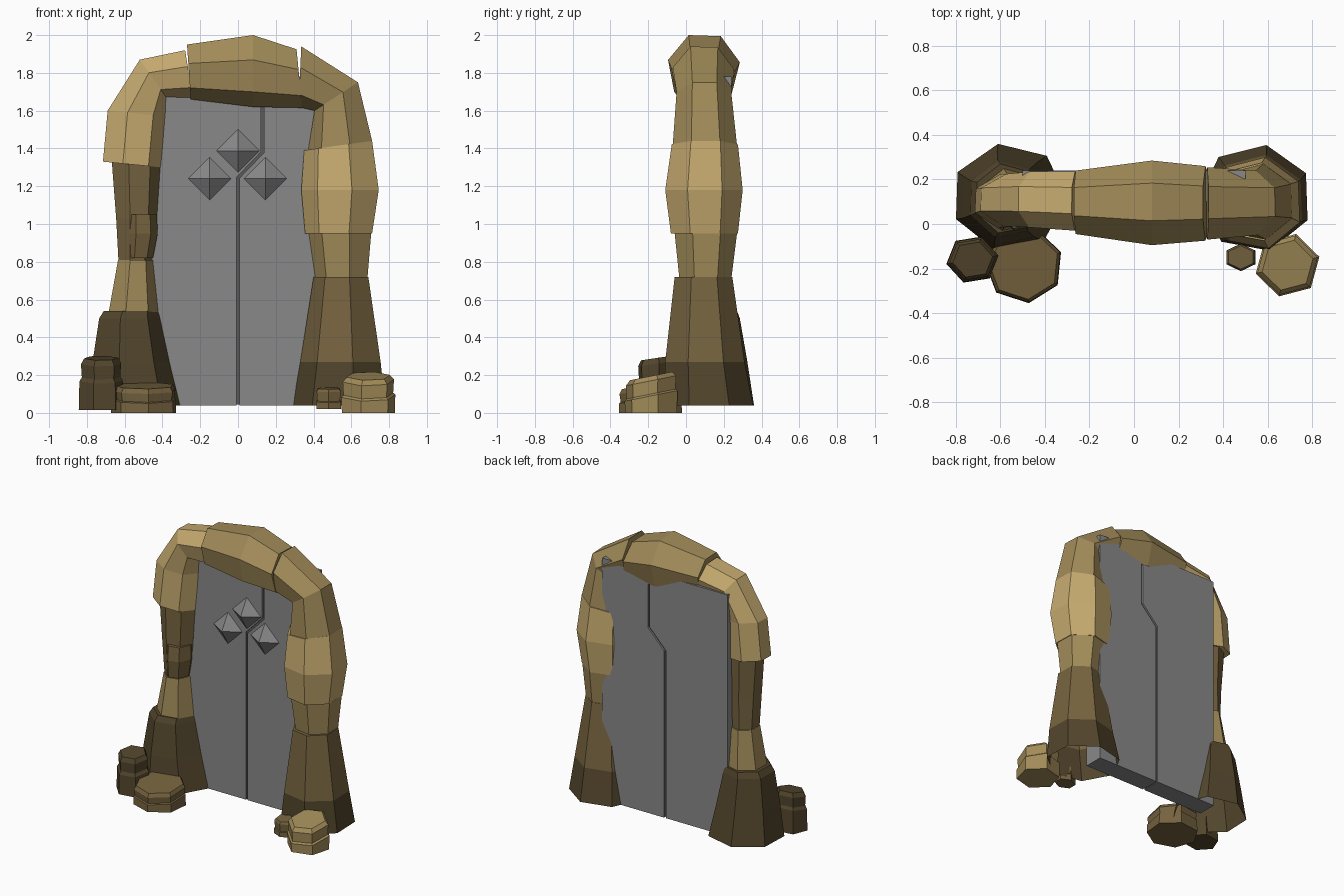
import bpy, bmesh, math
from mathutils import Vector

if "Cube" in bpy.data.objects:
    bpy.data.objects.remove(bpy.data.objects["Cube"])


def material(name, rgb):
    m = bpy.data.materials.new(name)
    m.diffuse_color = (*rgb, 1)
    m.use_nodes = True
    m.node_tree.nodes["Principled BSDF"].inputs["Base Color"].default_value = m.diffuse_color
    return m


LIGHT = material("light sandstone", (0.56, 0.40, 0.16))
MEDIUM = material("medium sandstone", (0.36, 0.26, 0.10))
BROWN = material("brown rock", (0.18, 0.125, 0.05))
DARK = material("dark brown rock", (0.085, 0.06, 0.025))
GREY = material("door grey", (0.25, 0.25, 0.25))
SEAM = material("seam grey", (0.10, 0.10, 0.10))


def finish(name, bm, mats):
    bmesh.ops.recalc_face_normals(bm, faces=bm.faces)
    me = bpy.data.meshes.new(name)
    bm.to_mesh(me)
    bm.free()
    for m in mats:
        me.materials.append(m)
    ob = bpy.data.objects.new(name, me)
    bpy.context.collection.objects.link(ob)
    return ob


def skin(bm, loops, cap_first=True, bands=None):
    """Join point loops into a closed faceted shell."""
    vs = [[bm.verts.new(p) for p in lp] for lp in loops]
    n = len(vs[0])
    for k in range(len(vs) - 1):
        for i in range(n):
            j = (i + 1) % n
            f = bm.faces.new((vs[k][i], vs[k][j], vs[k + 1][j], vs[k + 1][i]))
            f.material_index = bands[k] if bands else 0
    if cap_first:
        bm.faces.new(vs[0])
    f = bm.faces.new(vs[-1])
    f.material_index = bands[-1] if bands else 0


# Seven-sided cross-section, normalised to -1..1 (u outward, v along y)
ANG = [math.radians(11 + 360 / 7 * i) for i in range(7)]


def norm(vals):
    lo, hi = min(vals), max(vals)
    return [(v - lo) / (hi - lo) for v in vals]


SECTION = list(zip(norm([math.sin(a) for a in ANG]), norm([math.cos(a) for a in ANG])))


def arch_piece(name, rings, mats, bands=None, cap_first=True):
    """Each ring: inner x, inner z, outer x, outer z, front y, back y."""
    bm = bmesh.new()
    loops = []
    for xi, zi, xo, zo, y0, y1 in rings:
        loops.append([(xi + (xo - xi) * u, y0 + (y1 - y0) * v, zi + (zo - zi) * u)
                      for u, v in SECTION])
    skin(bm, loops, cap_first, bands)
    return finish(name, bm, mats)


def level(z, xi, xo, y0, y1):
    return (xi, z, xo, z, y0, y1)


# Right pillar
arch_piece("right_pillar_base", [
    level(0.04, 0.29, 0.78, -0.12, 0.355),
    level(0.27, 0.33, 0.755, -0.11, 0.31),
    level(0.72, 0.40, 0.69, -0.06, 0.245)], [DARK, BROWN], [0, 1], False)
arch_piece("right_pillar_middle", [
    level(0.71, 0.41, 0.685, -0.035, 0.24),
    level(0.95, 0.375, 0.705, -0.06, 0.27)], [MEDIUM])
arch_piece("right_pillar_bulge", [
    level(0.95, 0.355, 0.71, -0.08, 0.275),
    level(1.18, 0.335, 0.745, -0.11, 0.30),
    (0.35, 1.39, 0.71, 1.44, -0.075, 0.275)], [LIGHT])
arch_piece("right_shoulder", [
    (0.37, 1.38, 0.71, 1.44, -0.07, 0.27),
    (0.405, 1.60, 0.635, 1.75, -0.05, 0.24),
    (0.32, 1.62, 0.335, 1.94, -0.07, 0.255)], [MEDIUM])

# Lintel across the top
arch_piece("arch_top", [
    (0.34, 1.615, 0.31, 1.925, -0.075, 0.26),
    (0.08, 1.62, 0.08, 2.0, -0.095, 0.285),
    (-0.25, 1.66, -0.27, 1.95, -0.045, 0.24)], [MEDIUM])

# Left pillar
arch_piece("left_shoulder", [
    (-0.24, 1.67, -0.28, 1.92, -0.03, 0.235),
    (-0.38, 1.67, -0.52, 1.87, -0.015, 0.235),
    (-0.385, 1.57, -0.69, 1.60, -0.01, 0.225),
    (-0.41, 1.30, -0.715, 1.33, -0.02, 0.225)], [LIGHT])
arch_piece("left_pillar_upper", [
    level(1.33, -0.41, -0.668, 0.0, 0.21),
    level(1.03, -0.43, -0.645, 0.0, 0.205),
    level(0.79, -0.46, -0.632, 0.01, 0.205)], [BROWN])
arch_piece("left_pillar_knob", [
    level(1.05, -0.43, -0.60, -0.02, 0.18),
    level(0.95, -0.425, -0.60, -0.03, 0.18),
    level(0.82, -0.45, -0.60, -0.01, 0.18)], [BROWN])
arch_piece("left_pillar_middle", [
    level(0.81, -0.45, -0.635, 0.0, 0.215),
    level(0.53, -0.42, -0.685, -0.03, 0.25)], [MEDIUM])
arch_piece("left_pillar_base", [
    level(0.04, -0.30, -0.80, -0.115, 0.36),
    level(0.27, -0.36, -0.77, -0.095, 0.325),
    level(0.50, -0.41, -0.735, -0.06, 0.285),
    level(0.54, -0.42, -0.71, -0.04, 0.27)], [DARK], None, False)


# Double door: two interlocking slabs with a recessed core in the seam
def slab(name, outline, y0, y1, mat):
    bm = bmesh.new()
    skin(bm, [[(x, y, z) for x, z in outline] for y in (y0, y1)])
    finish(name, bm, [mat])


G, TOP, BACK = 0.007, 1.78, 0.24
for name, s in (("left_door", -1), ("right_door", 1)):
    slab(name, [(s * 0.5, 0.04), (s * G, 0.04), (s * G, 1.245 - s * 0.003),
                (0.13 + s * G, 1.38 - s * 0.003), (0.13 + s * G, TOP), (s * 0.5, TOP)],
         0.10, BACK, GREY)
slab("door_seam", [(-0.03, 0.045), (0.03, 0.045), (0.03, 1.23), (0.16, 1.36), (0.16, 1.77),
                   (0.10, 1.77), (0.10, 1.40), (-0.03, 1.26)], 0.113, BACK - 0.013, SEAM)

# Pyramid studs on the door
for i, (x, z) in enumerate(((0, 1.387), (-0.15, 1.24), (0.145, 1.24))):
    bm = bmesh.new()
    r = 0.115
    base = [bm.verts.new((x + a * r, 0.101, z + b * r)) for a, b in ((1, 0), (0, 1), (-1, 0), (0, -1))]
    tip = bm.verts.new((x, 0.03, z))
    bm.faces.new(base)
    for k in range(4):
        bm.faces.new((base[k], base[(k + 1) % 4], tip))
    finish(f"door_stud_{i + 1}", bm, [GREY])


# Loose boulders: stacked polygon tiers, top sloping along y
def boulder(name, cx, cy, rx, ry, sides, turn, tiers, slope, mat):
    bm = bmesh.new()
    loops = []
    for z, s in tiers:
        lp = []
        for i in range(sides):
            a = math.radians(turn) + math.tau * i / sides
            dx, dy = rx * s * math.cos(a), ry * s * math.sin(a)
            lp.append((cx + dx, cy + dy, z + slope * dy * (z > 0.05)))
        loops.append(lp)
    skin(bm, loops)
    finish(name, bm, [mat])


boulder("left_tall_boulder", -0.725, -0.16, 0.12, 0.11, 6, 10,
        [(0.015, 1.0), (0.17, 0.97), (0.19, 0.86), (0.26, 0.9), (0.29, 0.76)], 0.15, DARK)
boulder("left_flat_boulder", -0.495, -0.185, 0.178, 0.172, 7, 20,
        [(0, 1.0), (0.07, 0.99), (0.075, 0.94), (0.12, 0.98), (0.145, 0.9)], 0.12, BROWN)
boulder("right_boulder", 0.69, -0.185, 0.148, 0.145, 6, 15,
        [(0, 0.98), (0.09, 1.0), (0.10, 0.92), (0.17, 0.95), (0.195, 0.8)], 0.2, MEDIUM)
boulder("right_small_boulder", 0.48, -0.15, 0.075, 0.062, 6, 30,
        [(0.02, 1.0), (0.06, 1.0), (0.065, 0.92), (0.115, 0.98), (0.13, 0.85)], 0.1, BROWN)
